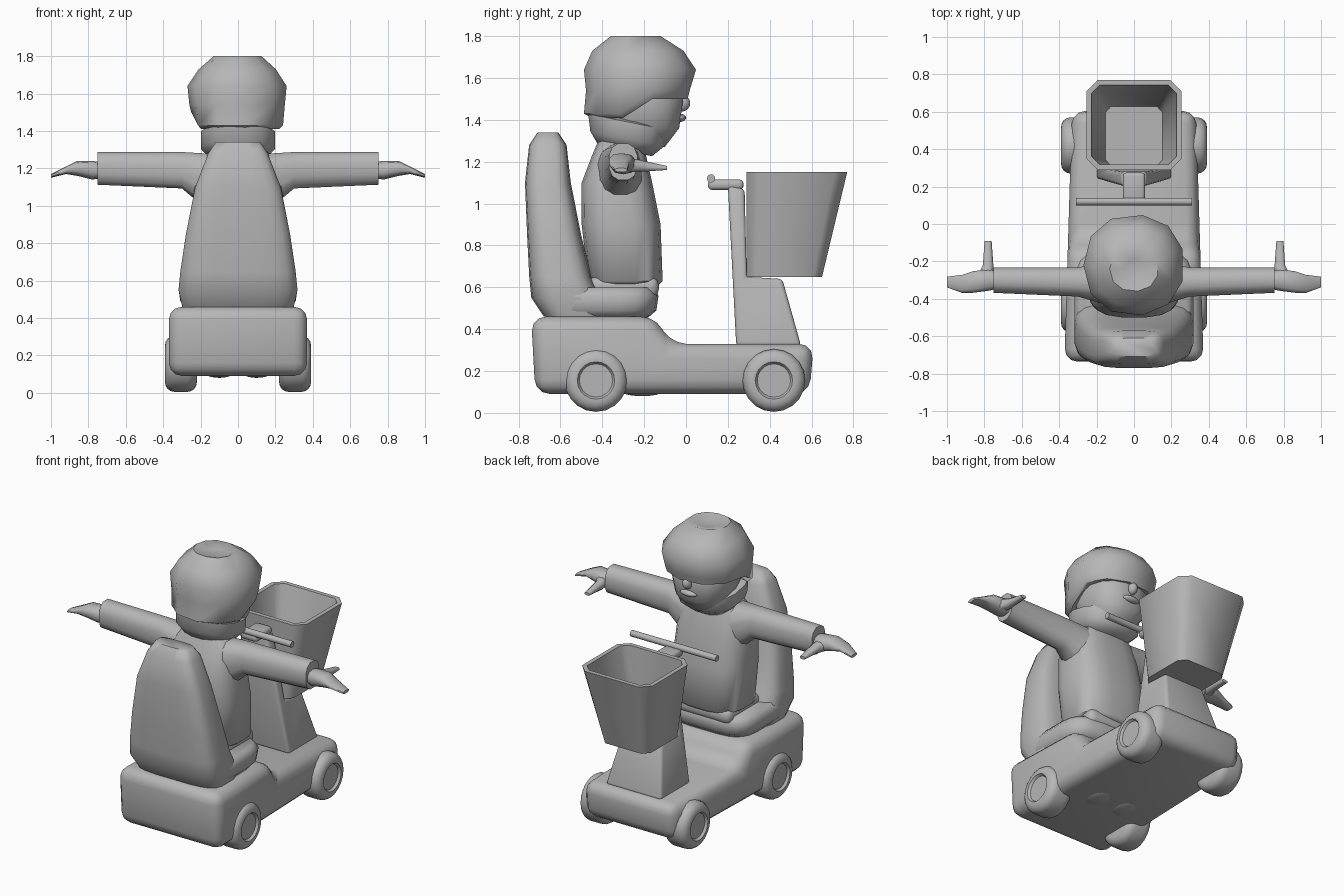
import bpy, bmesh, math
from mathutils import Matrix, Vector

cube = bpy.data.objects.get("Cube")
if cube:
    bpy.data.objects.remove(cube, do_unlink=True)

grey = bpy.data.materials.new("plain grey")
grey.use_nodes = True
colour = (0.47, 0.47, 0.47, 1)
grey.diffuse_color = colour
grey.node_tree.nodes["Principled BSDF"].inputs["Base Color"].default_value = colour


def round_edges(bm, radius, segments=3):
    """Round every clearly angled edge."""
    edges = [edge for edge in bm.edges if edge.calc_face_angle(0) > 0.5]
    bmesh.ops.bevel(bm, geom=edges, offset=radius, segments=segments, profile=0.5,
                    affect="EDGES", clamp_overlap=True)


def add_part(name, bm, mirror=False):
    """Turn the bmesh into a smooth object with the shared material."""
    bmesh.ops.recalc_face_normals(bm, faces=bm.faces)
    mesh = bpy.data.meshes.new(name)
    bm.to_mesh(mesh)
    bm.free()
    mesh.materials.append(grey)
    part = bpy.data.objects.new(name, mesh)
    bpy.context.collection.objects.link(part)
    for other in bpy.context.selected_objects:
        other.select_set(False)
    part.select_set(True)
    bpy.context.view_layer.objects.active = part
    bpy.ops.object.shade_smooth_by_angle(angle=math.radians(55))
    if mirror:
        part.modifiers.new("Mirror", "MIRROR")


def placed(centre, size):
    return Matrix.Translation(centre) @ Matrix.Diagonal((*size, 1))


def box(name, centre, size, radius):
    bm = bmesh.new()
    bmesh.ops.create_cube(bm, size=1, matrix=placed(centre, size))
    round_edges(bm, radius)
    add_part(name, bm)


def ball(name, centre, radii, mirror=False):
    bm = bmesh.new()
    bmesh.ops.create_uvsphere(bm, u_segments=16, v_segments=10, radius=1,
                              matrix=placed(centre, radii))
    add_part(name, bm, mirror)


def slab(name, outline, half_width, radius):
    """Side outline in y and z, spanned across x by a width rule."""
    bm = bmesh.new()
    left, right = [[bm.verts.new((side * half_width(y, z), y, z)) for y, z in outline]
                   for side in (1, -1)]
    bm.faces.new(left)
    bm.faces.new(reversed(right))
    for i in range(len(outline)):
        bm.faces.new((left[i - 1], right[i - 1], right[i], left[i]))
    bmesh.ops.recalc_face_normals(bm, faces=bm.faces)
    round_edges(bm, radius)
    add_part(name, bm)


def loft(name, axis, sections, sides=16, squareness=2.5, mirror=False, rule=None):
    """Skin rounded sections: position on the axis, two centres, two radii."""
    bm = bmesh.new()
    rings = []
    for position, a, b, radius_a, radius_b in sections:
        ring = []
        for i in range(sides):
            turn = math.tau * (i + 0.5) / sides
            cos, sin = [math.copysign(abs(value) ** (2 / squareness), value)
                        for value in (math.cos(turn), math.sin(turn))]
            point = [a + radius_a * cos, b + radius_b * sin]
            point.insert("xyz".index(axis), position)
            vertex = bm.verts.new(point)
            if rule:
                rule(vertex.co)
            ring.append(vertex)
        rings.append(ring)
    for lower, upper in zip(rings, rings[1:]):
        for i in range(sides):
            bm.faces.new((lower[i - 1], lower[i], upper[i], upper[i - 1]))
    bm.faces.new(rings[0])
    bm.faces.new(rings[-1])
    add_part(name, bm, mirror)


def wheel_pair(name, y):
    """Fat rounded tyre with a sunken hub on the outer face."""
    bm = bmesh.new()
    bmesh.ops.create_cone(bm, cap_ends=True, segments=20, radius1=0.15, radius2=0.15, depth=0.17,
                          matrix=Matrix.Translation((0.305, y, 0.155))
                          @ Matrix.Rotation(math.pi / 2, 4, "Y"))
    round_edges(bm, 0.05, segments=4)
    bm.normal_update()
    hub = max(bm.faces, key=lambda face: face.calc_center_median().x)
    for depth in (0, -0.015):
        bmesh.ops.inset_region(bm, faces=[hub], thickness=0.01, depth=depth)
    add_part(name, bm, mirror=True)


# Scooter body: rear housing, low footwell and front hood
slab("scooter_body",
     [(-0.72, 0.09), (-0.74, 0.46), (-0.15, 0.46), (-0.07, 0.33), (0.61, 0.33), (0.59, 0.09)],
     lambda y, z: 0.35 - y * 0.03, radius=0.07)
wheel_pair("rear_wheels", -0.43)
wheel_pair("front_wheels", 0.42)

# Seat: padded cushion and a backrest that narrows upwards
loft("seat_cushion", "z", [(0.455, 0, -0.42, 0.28, 0.24), (0.49, 0, -0.42, 0.31, 0.28),
                           (0.56, 0, -0.42, 0.32, 0.29), (0.6, 0, -0.42, 0.29, 0.26)],
     sides=24, squareness=4)
loft("seat_back", "z", [(0.46, 0, -0.53, 0.3, 0.15), (0.55, 0, -0.57, 0.32, 0.17),
                        (0.65, 0, -0.6, 0.31, 0.15), (0.85, 0, -0.63, 0.28, 0.13),
                        (1.1, 0, -0.66, 0.23, 0.11), (1.28, 0, -0.66, 0.16, 0.09),
                        (1.34, 0, -0.66, 0.12, 0.05)], sides=20, squareness=4)

# Rider's clothes, and shoe soles showing under the body
ball("shoe_soles", centre=(0.1, -0.21, 0.11), radii=(0.08, 0.11, 0.03), mirror=True)
box("hips", centre=(0, -0.3, 0.6), size=(0.44, 0.34, 0.1), radius=0.04)
loft("jumper", "z", [(0.61, 0, -0.29, 0.21, 0.16), (0.63, 0, -0.29, 0.24, 0.18),
                     (0.9, 0, -0.31, 0.25, 0.19), (1.1, 0, -0.33, 0.24, 0.17),
                     (1.23, 0, -0.32, 0.2, 0.13), (1.3, 0, -0.32, 0.15, 0.1)],
     sides=20, squareness=3)
loft("sleeves", "x", [(0.1, -0.32, 1.1, 0.13, 0.18), (0.3, -0.31, 1.19, 0.08, 0.1),
                      (0.75, -0.3, 1.2, 0.07, 0.09)], sides=12, mirror=True)

# Hands with drooping fingers and a forward thumb
loft("hands", "x", [(0.7, -0.3, 1.19, 0.04, 0.04), (0.78, -0.3, 1.19, 0.06, 0.05),
                    (0.86, -0.31, 1.2, 0.06, 0.04), (0.92, -0.32, 1.19, 0.05, 0.02),
                    (1, -0.31, 1.16, 0.03, 0.01)], sides=10, mirror=True)
loft("thumbs", "y", [(-0.3, 0.8, 1.19, 0.05, 0.04), (-0.22, 0.78, 1.18, 0.03, 0.03),
                     (-0.09, 0.78, 1.17, 0.02, 0.01)], sides=8, mirror=True)


# Collar, sloping down towards the chin
def slope_forward(co):
    co.z -= 0.2 * (co.y + 0.28)


loft("collar", "z", [(1.25, 0, -0.29, 0.14, 0.13), (1.31, 0, -0.28, 0.2, 0.18),
                     (1.39, 0, -0.28, 0.2, 0.19), (1.4, 0, -0.28, 0.17, 0.16)],
     rule=slope_forward)

# Head and face
loft("head", "z", [(1.27, 0, -0.22, 0.1, 0.12), (1.36, 0, -0.21, 0.17, 0.18),
                   (1.5, 0, -0.22, 0.2, 0.21), (1.7, 0, -0.23, 0.12, 0.12)])
ball("nose", centre=(0, -0.02, 1.48), radii=(0.03, 0.04, 0.04))
ball("lips", centre=(0, -0.03, 1.41), radii=(0.06, 0.03, 0.02))


# Hair: a choppy cap whose hem lifts above the face
def lift_hem(co):
    if co.y > -0.25:
        co.z = max(co.z, 1.5)


loft("hair", "z", [(1.48, 0, -0.23, 0.17, 0.18), (1.41, 0, -0.23, 0.23, 0.22),
                   (1.43, 0, -0.24, 0.25, 0.25), (1.54, 0, -0.23, 0.26, 0.25),
                   (1.64, 0, -0.22, 0.27, 0.27), (1.73, 0, -0.23, 0.21, 0.22),
                   (1.8, 0, -0.24, 0.13, 0.12), (1.78, 0, -0.24, 0.05, 0.05)],
     sides=11, squareness=2.2, rule=lift_hem)

# Steering column, clamp and handlebar
slab("steering_column",
     [(0.24, 0.32), (0.2, 1.09), (0.28, 1.07), (0.29, 0.65), (0.46, 0.64), (0.55, 0.32)],
     lambda y, z: 0.26 - z * 0.18, radius=0.02)
box("handlebar_clamp", centre=(0, 0.19, 1.09), size=(0.12, 0.17, 0.05), radius=0.02)
handlebar = bmesh.new()
bmesh.ops.create_cone(handlebar, cap_ends=True, segments=12, radius1=0.02, radius2=0.02, depth=0.62,
                      matrix=Matrix.Translation((0, 0.12, 1.12))
                      @ Matrix.Rotation(math.pi / 2, 4, "Y"))
add_part("handlebar", handlebar)

# Basket: chamfered box, hollowed from the top, tapering to a smaller floor
basket = bmesh.new()
bmesh.ops.create_cube(basket, size=1, matrix=placed((0, 0.53, 0.9), (0.51, 0.48, 0.5)))
uprights = [edge for edge in basket.edges
            if abs((edge.verts[0].co - edge.verts[1].co).z) > 0.1]
bmesh.ops.bevel(basket, geom=uprights, offset=0.06, segments=1, affect="EDGES")
basket.normal_update()
rim = max(basket.faces, key=lambda face: face.calc_center_median().z)
bmesh.ops.inset_region(basket, faces=[rim], thickness=0.03)
well = bmesh.ops.extrude_discrete_faces(basket, faces=[rim])["faces"][0]
bmesh.ops.translate(basket, verts=well.verts, vec=Vector((0, 0, -0.46)))
for vertex in basket.verts:
    if vertex.co.z < 1:
        vertex.co.x *= 0.67
        vertex.co.y = 0.29 + (vertex.co.y - 0.29) * 0.75
add_part("basket", basket)
